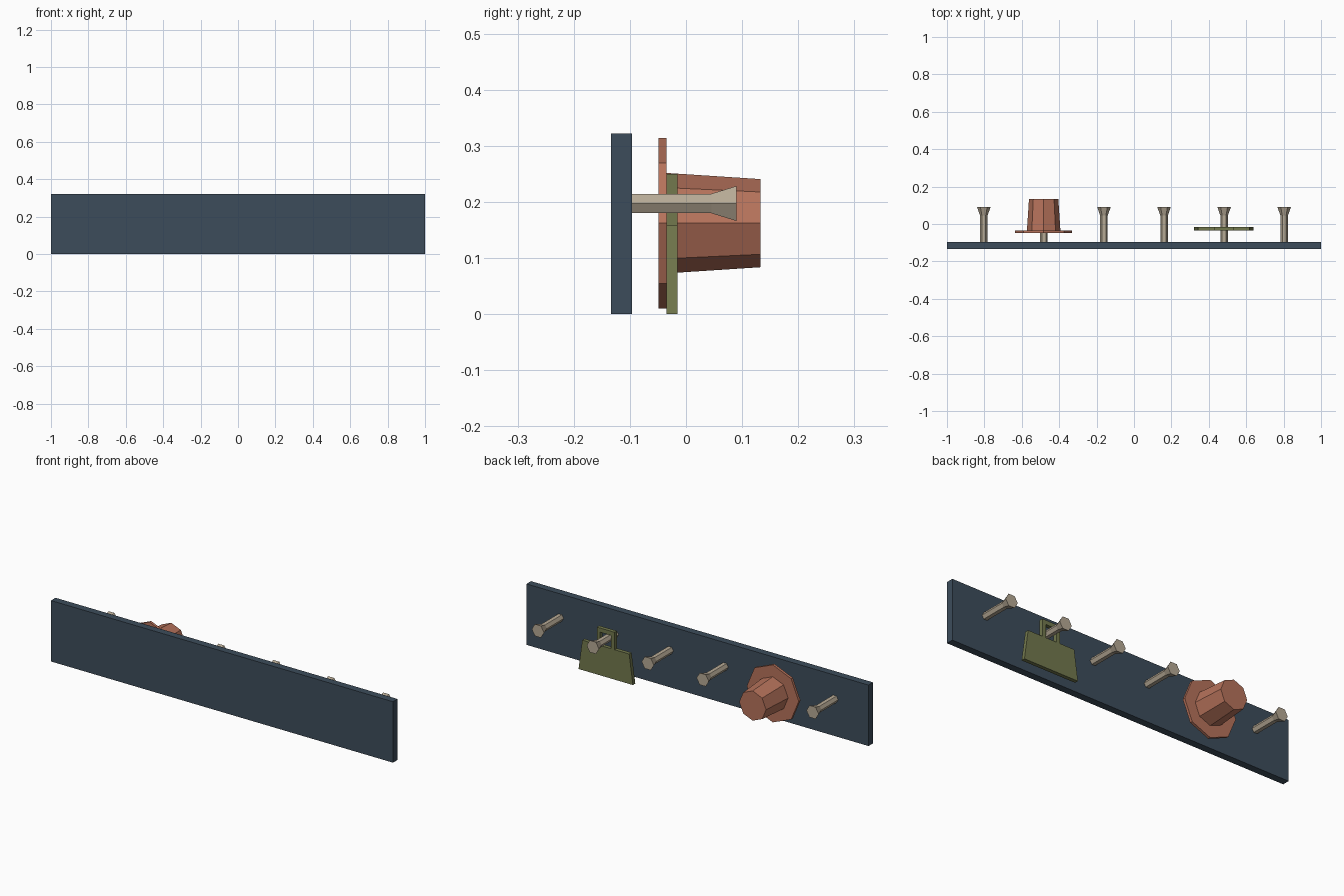
import bpy, bmesh, math

if "Cube" in bpy.data.objects:
    bpy.data.objects.remove(bpy.data.objects["Cube"])


def material(name, rgb):
    m = bpy.data.materials.new(name)
    m.diffuse_color = (*rgb, 1)
    m.use_nodes = True
    m.node_tree.nodes["Principled BSDF"].inputs["Base Color"].default_value = m.diffuse_color
    return m


NAVY = material("slate blue", (0.046, 0.073, 0.105))
BEIGE = material("warm beige", (0.47, 0.40, 0.30))
CLAY = material("terracotta", (0.47, 0.17, 0.105))
OLIVE = material("olive green", (0.17, 0.19, 0.075))


def finish(bm, name, mat):
    bmesh.ops.recalc_face_normals(bm, faces=bm.faces)
    me = bpy.data.meshes.new(name)
    bm.to_mesh(me)
    bm.free()
    me.materials.append(mat)
    ob = bpy.data.objects.new(name, me)
    bpy.context.collection.objects.link(ob)
    return ob


def turned(name, sides, cx, cz, profile, mat):
    """Low-poly turned solid along y; profile is a list of (y, radius)."""
    bm = bmesh.new()
    rings = []
    for y, r in profile:
        rings.append([bm.verts.new((cx + r * math.cos(2 * math.pi * k / sides), y,
                                    cz + r * math.sin(2 * math.pi * k / sides)))
                      for k in range(sides)])
    for a, b in zip(rings, rings[1:]):
        for k in range(sides):
            n = (k + 1) % sides
            bm.faces.new((a[k], a[n], b[n], b[k]))
    bm.faces.new(rings[0])
    bm.faces.new(rings[-1])
    return finish(bm, name, mat)


def slab(name, outline, y0, y1, mat):
    """Flat plate: an x-z outline extruded from y0 to y1."""
    bm = bmesh.new()
    face = bm.faces.new([bm.verts.new((x, y0, z)) for x, z in outline])
    ext = bmesh.ops.extrude_face_region(bm, geom=[face])
    for v in ext["geom"]:
        if isinstance(v, bmesh.types.BMVert):
            v.co.y = y1
    return finish(bm, name, mat)


# Wall board
slab("back_board", [(-1, 0), (1, 0), (1, 0.322), (-1, 0.322)], -0.134, -0.096, NAVY)

# Row of six flared pegs
for i in range(6):
    turned(f"peg_{i + 1}", 6, -0.803 + 0.3212 * i, 0.197,
           [(-0.096, 0.02), (0.045, 0.02), (0.09, 0.036)], BEIGE)

# Hanging hat: wide brim and tapered crown in one solid
turned("hat", 8, -0.483, 0.162,
       [(-0.049, 0.152), (-0.035, 0.152), (-0.035, 0.0895), (0.133, 0.0785)], CLAY)

# Hanging bag: body and looped handle in one outline
bx = 0.48
slab("bag_body", [(bx - 0.159, 0), (bx + 0.159, 0), (bx + 0.137, 0.158), (bx - 0.137, 0.158)],
     -0.035, -0.015, OLIVE)
slab("bag_handle", [(bx - 0.052, 0.158), (bx - 0.032, 0.158), (bx - 0.032, 0.228),
                    (bx + 0.032, 0.228), (bx + 0.032, 0.158), (bx + 0.052, 0.158),
                    (bx + 0.052, 0.25), (bx - 0.052, 0.25)],
     -0.035, -0.015, OLIVE)
